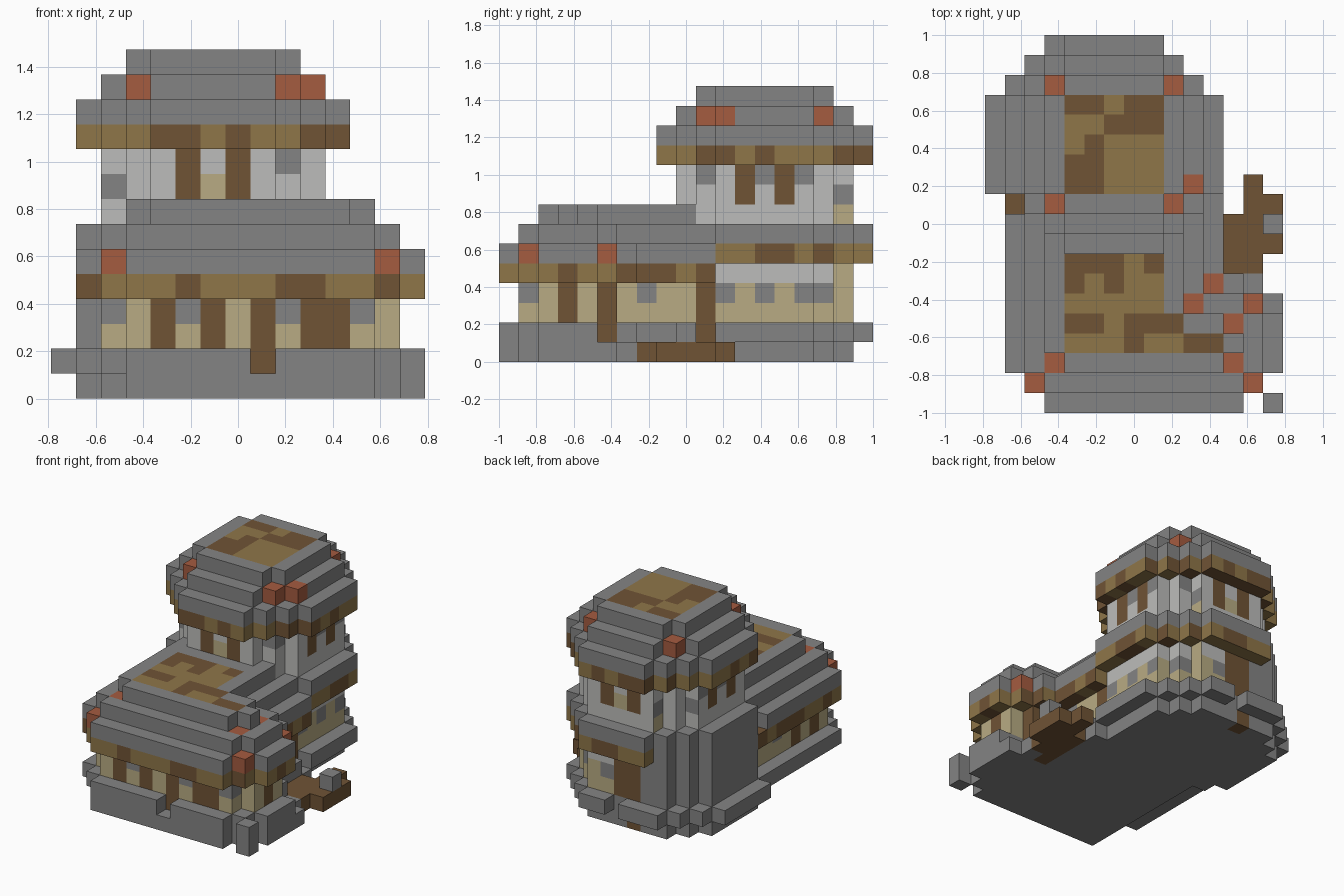
import bpy
from mathutils import Vector

cube = bpy.data.objects.get("Cube")
if cube:
    bpy.data.objects.remove(cube, do_unlink=True)

UNIT = 2 / 19
ORIGIN = Vector((-7.5, -9.5, 0))


def material(name, rgb):
    m = bpy.data.materials.new(name)
    m.use_nodes = True
    lin = [(c / 255) ** 2.2 for c in rgb] + [1]
    m.diffuse_color = lin
    m.node_tree.nodes["Principled BSDF"].inputs["Base Color"].default_value = lin
    return m


MATS = {
    "s": material("stone_grey", (131, 131, 131)),
    "D": material("dark_wood", (111, 84, 56)),
    "t": material("light_wood", (141, 117, 74)),
    "c": material("sand_plaster", (183, 170, 130)),
    "L": material("pale_stone", (187, 187, 185)),
    "r": material("brick_red", (163, 92, 66)),
}
KEYS = list(MATS)
owner = {}   # grid cell -> part name
paint = {}   # part name -> colour rule


def gap(v, lo, hi):
    return max(lo - v, v - hi + 1, 0)


def octagon(core, k):
    """Cells within k diagonal steps of a core rectangle."""
    x0, x1, y0, y1 = core
    return {(x, y) for x in range(x0 - k, x1 + k) for y in range(y0 - k, y1 + k)
            if gap(x, x0, x1) + gap(y, y0, y1) <= k}


def block(x0, x1, y0, y1):
    return {(x, y) for x in range(x0, x1) for y in range(y0, y1)}


def part(name, plan, z0, z1, rule="s"):
    paint[name] = rule if callable(rule) else (lambda c, n: rule)
    for x, y in plan:
        for z in range(z0, z1):
            owner[x, y, z] = name


def pattern(front, fx, side, sy):
    """Stripe colours read along x on front/back faces, along y on side faces."""
    def rule(c, n):
        if n[1]:
            return front[(c[0] - fx) % len(front)]
        return side[(c[1] - sy) % len(side)]
    return rule


def rows(front, fx, side, sy, z0):
    rules = [pattern(f, fx, s, sy) for f, s in zip(front, side)]
    return lambda c, n: rules[c[2] - z0](c, n)


BAY, TOWER, WIDE = (3, 13, 2, 5), (4, 9, 11, 16), (3, 9, 11, 16)


def house(k):
    return octagon(BAY, k) | block(3 - k, 10 + k, 2, 11)


# Foundations and plinths
part("house_base", {p for p in house(2) if p[0] >= 3} | {(14, 5), (13, 6)}, 0, 1)
part("tower_base", octagon(WIDE, 2), 0, 1)
part("house_plinth", house(2) - {(8, 0), (13, 5), (11, 10)}, 1, 2)
part("tower_plinth", {p for p in octagon(WIDE, 3) if p[1] >= 11} - {(6, 18)}, 1, 2)

# House walls
part("house_walls", house(1), 2, 4,
     rows(["ccDcDcDcDDcc", "scDsDcDsDDsc"], 2,
          ["ccDcDccccD", "scDcDcsccD"], 1, 2))

# Lower tower walls, with the plain stone shell on the right and back
part("tower_lower_walls", octagon(TOWER, 2), 2, 5,
     rows(["ccccDcccc", "cscsDscsc", "LLLLDLLLL"], 2,
          ["ccccccc", "scscssc", "LLLLLLc"], 11, 2))
part("stone_shell", {(x, y) for x, y in octagon(WIDE, 2) if x < 5 and y >= 11}, 1, 7)
part("back_post", {(5, 17)}, 0, 5, "D")

# House eaves
part("house_eaves", house(2), 4, 5,
     pattern("DtttDtttDDttDt", 1, "tttDttDDDtD", 0))

# House roof, stepped, with brick corners and a timber deck
BRICKS = {(2, 1, 5), (13, 1, 5), (13, 5, 5), (11, 6, 5),
          (3, 2, 6), (12, 2, 6), (12, 4, 6), (10, 5, 6)}


def brick_rule(c, n):
    return "r" if c in BRICKS else "s"


HOUSE_DECK = ["tttDttDD", "DDtDDD", "ttttt", "DtDtt", "DDDtD"]
TOWER_DECK = ["DDttt", "DDttt", "tDttt", "ttDDD", "DDtDD"]


def deck_rule(deck, x0, y0):
    def rule(c, n):
        i, j = c[0] - x0, c[1] - y0
        if n[2] > 0 and 0 <= j < len(deck) and 0 <= i < len(deck[j]):
            return deck[j][i]
        return "s"
    return rule


part("house_roof_lower", house(2) - {(1, 10)}, 5, 6, brick_rule)
part("house_roof_middle", house(1), 6, 7, brick_rule)
part("house_roof_top", house(0) - {(3, 2), (12, 2), (12, 4)}, 7, 8,
     deck_rule(HOUSE_DECK, 4, 3))

# Tower skirt roof
skirt = {p for p in octagon(TOWER, 3) if p[0] >= 4 and p[1] >= 11}
part("skirt_eaves", skirt, 5, 6, pattern("ttDDtDtt", 4, "ttDDtDtt", 11))
part("skirt_roof", skirt, 6, 7)

# Upper tower walls
part("tower_upper_walls", octagon(TOWER, 2), 7, 10,
     rows(["LLLLLLLLL", "sLLDcDLLL", "LLLDLDLsL"], 2,
          ["LLLLLLLLc", "LLLDLDLLs", "LsLDsDsLL"], 9, 7))

# Tower roof
BRICKS |= {(x, y, 12) for x in (3, 9) for y in (10, 16)} | {(10, 11, 12)}
part("tower_eaves", octagon(TOWER, 3), 10, 11,
     pattern("tttDDtDttDD", 1, "ttDDtDtttDD", 8))
part("tower_roof_lower", octagon(TOWER, 3), 11, 12)
part("tower_roof_middle", octagon(TOWER, 2), 12, 13, brick_rule)
part("tower_roof_top", octagon(TOWER, 1), 13, 14, deck_rule(TOWER_DECK, 4, 11))

# Posts, path and garden stones
part("front_post", {(8, 1)}, 1, 2, "D")
part("bay_post", {(12, 5)}, 1, 4, "D")
part("side_post", {(10, 10)}, 1, 4, "D")
part("path", block(12, 14, 6, 10) - {(13, 6)} | {(13, 10), (13, 11), (14, 8), (14, 10)},
     0, 1, "D")
part("path_stone", {(14, 9)}, 1, 2)
part("path_under_stone", {(14, 9)}, 0, 1, "D")
part("corner_bollard", {(14, 0)}, 0, 2)


# Outer faces of every part
def face_corners(c, n):
    axis = next(i for i in range(3) if n[i])
    u, v = (axis + 1) % 3, (axis + 2) % 3
    order = [(0, 0), (1, 0), (1, 1), (0, 1)]
    if n[axis] < 0:
        order.reverse()
    for a, b in order:
        p = list(c)
        p[axis] += n[axis] > 0
        p[u] += a
        p[v] += b
        yield tuple(p)


NORMALS = [(1, 0, 0), (-1, 0, 0), (0, 1, 0), (0, -1, 0), (0, 0, 1), (0, 0, -1)]
for name, rule in paint.items():
    index, faces, colours = {}, [], []
    for c in [k for k, v in owner.items() if v == name]:
        for n in NORMALS:
            if tuple(a + b for a, b in zip(c, n)) in owner:
                continue
            faces.append([index.setdefault(p, len(index)) for p in face_corners(c, n)])
            colours.append(KEYS.index(rule(c, n)))
    if not faces:
        continue
    mesh = bpy.data.meshes.new(name)
    mesh.from_pydata([(Vector(p) + ORIGIN) * UNIT for p in index], [], faces)
    used = sorted(set(colours))
    for k in used:
        mesh.materials.append(MATS[KEYS[k]])
    for poly, k in zip(mesh.polygons, colours):
        poly.material_index = used.index(k)
    bpy.context.collection.objects.link(bpy.data.objects.new(name, mesh))
